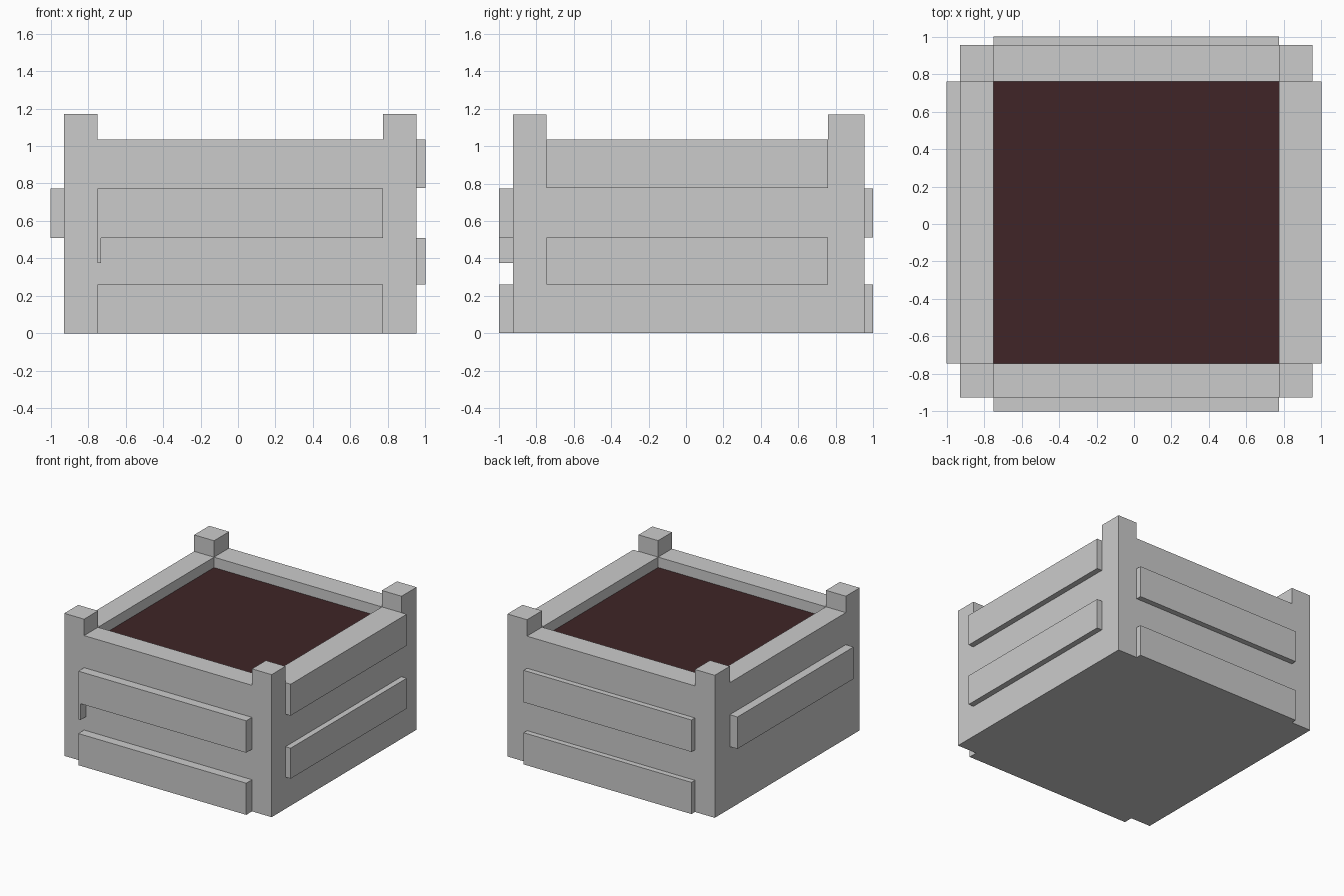
import bpy
import bmesh

if "Cube" in bpy.data.objects:
    bpy.data.objects.remove(bpy.data.objects["Cube"])

# Key planes: outer body, inner opening, plank faces
X = (-0.93, -0.75, 0.775, 0.953)
Y = (-0.925, -0.745, 0.76, 0.955)
RIM, POST, SOIL = 1.035, 1.17, 0.95


def box(name, x, y, z):
    """Axis-aligned box from (min, max) ranges."""
    bm = bmesh.new()
    bmesh.ops.create_cube(bm, size=1)
    for v in bm.verts:
        v.co = [r[0] if c < 0 else r[1] for c, r in zip(v.co, (x, y, z))]
    mesh = bpy.data.meshes.new(name)
    bm.to_mesh(mesh)
    bm.free()
    obj = bpy.data.objects.new(name, mesh)
    bpy.context.collection.objects.link(obj)
    return obj


x_left, x_mid, x_right = X[0:2], X[1:3], X[2:4]
y_front, y_mid, y_back = Y[0:2], Y[1:3], Y[2:4]

# Corner posts
for xn, xr in (("left", x_left), ("right", x_right)):
    for yn, yr in (("front", y_front), ("back", y_back)):
        box(f"{yn}_{xn}_post", xr, yr, (0, POST))

# Walls between the posts
box("front_wall", x_mid, y_front, (0, RIM))
box("back_wall", x_mid, y_back, (0, RIM))
box("left_wall", x_left, y_mid, (0, RIM))
box("right_wall", x_right, y_mid, (0, RIM))

# Floor and soil
box("floor", x_mid, y_mid, (0, 0.05))
soil = box("soil", x_mid, y_mid, (0.05, SOIL))
mat = bpy.data.materials.new("soil_brown")
mat.diffuse_color = (0.05, 0.018, 0.02, 1)
mat.use_nodes = True
mat.node_tree.nodes["Principled BSDF"].inputs["Base Color"].default_value = mat.diffuse_color
soil.data.materials.append(mat)

# Raised planks on front and back
for level, z in (("lower", (0, 0.26)), ("upper", (0.51, 0.772))):
    box(f"front_{level}_plank", x_mid, (-1, Y[0]), z)
    box(f"back_{level}_plank", x_mid, (Y[3], 1), z)

# Small tab hanging under the upper front plank
box("front_tab", (X[1], -0.732), (-1, Y[0]), (0.375, 0.51))

# Raised planks on the sides, staggered in height
box("left_plank", (-1, X[0]), y_mid, (0.51, 0.772))
box("right_lower_plank", (X[3], 1), y_mid, (0.26, 0.51))
box("right_upper_plank", (X[3], 1), y_mid, (0.777, RIM))
